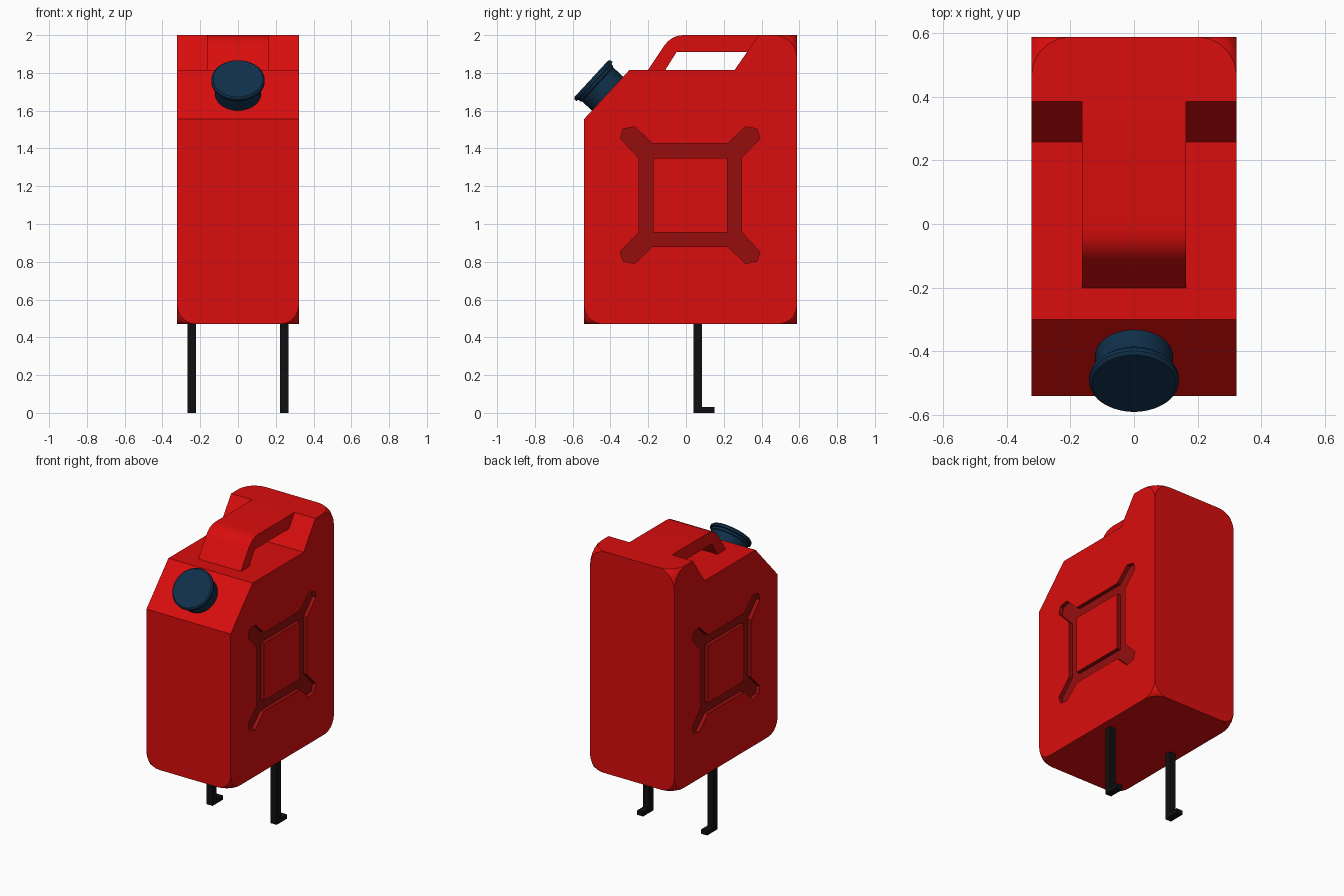
import bpy, bmesh, math
from mathutils import Vector

if "Cube" in bpy.data.objects:
    bpy.data.objects.remove(bpy.data.objects["Cube"])


def material(name, rgb):
    m = bpy.data.materials.new(name)
    m.diffuse_color = (*rgb, 1)
    m.use_nodes = True
    m.node_tree.nodes["Principled BSDF"].inputs["Base Color"].default_value = m.diffuse_color
    return m


RED = material("red plastic", (0.70, 0.004, 0.004))
DARK_RED = material("dark red recess", (0.30, 0.004, 0.004))
NAVY = material("navy cap", (0.005, 0.029, 0.068))
BLACK = material("black metal", (0.005, 0.005, 0.005))


def make_object(name, bm, mats):
    bmesh.ops.recalc_face_normals(bm, faces=bm.faces)
    me = bpy.data.meshes.new(name)
    bm.to_mesh(me)
    bm.free()
    for m in mats:
        me.materials.append(m)
    ob = bpy.data.objects.new(name, me)
    bpy.context.collection.objects.link(ob)
    return ob


def activate(ob):
    bpy.ops.object.select_all(action='DESELECT')
    ob.select_set(True)
    bpy.context.view_layer.objects.active = ob


def prism(profile, x0, x1):
    """Side profile of (y, z) points stretched from x0 to x1."""
    bm = bmesh.new()
    a = [bm.verts.new((x0, y, z)) for y, z in profile]
    b = [bm.verts.new((x1, y, z)) for y, z in profile]
    bm.faces.new(a)
    bm.faces.new(b[::-1])
    n = len(profile)
    for i in range(n):
        j = (i + 1) % n
        bm.faces.new((a[i], a[j], b[j], b[i]))
    return bm


# Can body with rounded bottom and top-rear corner points
FRONT, BACK, HALF = -0.54, 0.588, 0.322
body_bm = prism([(FRONT, 0.47), (BACK, 0.47), (BACK, 2.0), (0.385, 2.0),
                 (0.257, 1.815), (-0.30, 1.815), (FRONT, 1.555)], -HALF, HALF)
for test, size in ((lambda v: v.co.z < 0.5, 0.10),
                   (lambda v: v.co.z > 1.9 and v.co.y > 0.5, 0.12)):
    bmesh.ops.bevel(body_bm, geom=[v for v in body_bm.verts if test(v)],
                    offset=size, segments=5, profile=0.5, affect='VERTICES')
body = make_object("can_body", body_bm, [RED, DARK_RED])

# Square ring with four diagonal arms, recessed into both sides
CY, CZ = 0.022, 1.153
INNER, OUTER = 0.197, 0.272
ARM = [(INNER, OUTER), (0.293, 0.362), (0.355, 0.35), (0.37, 0.30),
       (OUTER, INNER), (INNER, INNER)]
for side in (-1, 1):
    bm = bmesh.new()

    def face(points):
        bm.faces.new([bm.verts.new((side * 0.335, CY + y, CZ + z)) for y, z in points])

    for sy in (-1, 1):
        for sz in (-1, 1):
            face([(y * sy, z * sz) for y, z in ARM])
        bar = [(-INNER, sy * INNER), (INNER, sy * INNER),
               (INNER, sy * OUTER), (-INNER, sy * OUTER)]
        face(bar)
        face([(z, y) for y, z in bar])
    bmesh.ops.remove_doubles(bm, verts=bm.verts, dist=0.0005)
    for f in bm.faces:
        f.material_index = 1
    cutter = make_object("recess_cutter", bm, [RED, DARK_RED])
    cutter.hide_render = True
    sol = cutter.modifiers.new("thickness", 'SOLIDIFY')
    sol.thickness = 0.08
    sol.offset = 0
    activate(cutter)
    bpy.ops.object.modifier_apply(modifier=sol.name)
    cut = body.modifiers.new("recess", 'BOOLEAN')
    cut.operation = 'DIFFERENCE'
    cut.solver = 'EXACT'
    cut.object = cutter
    activate(body)
    bpy.ops.object.modifier_apply(modifier=cut.name)
    bpy.data.objects.remove(cutter)
activate(body)
bpy.ops.object.shade_smooth_by_angle(angle=math.radians(25))

# Carrying handle, joined to the raised rear block
handle = make_object("handle", prism(
    [(-0.205, 1.81), (-0.117, 1.942), (-0.096, 1.967), (-0.072, 1.985),
     (-0.045, 1.996), (-0.015, 2.0), (0.385, 2.0), (0.323, 1.91),
     (-0.05, 1.91), (-0.113, 1.81)], -0.163, 0.163), [RED])
activate(handle)
bpy.ops.object.shade_smooth_by_angle(angle=math.radians(25))

# Screw cap, turned around an axis square to the sloped shoulder
SEG = 40
cap_profile = [(0.122, -0.01), (0.122, 0.072), (0.128, 0.078), (0.128, 0.092),
               (0.141, 0.094), (0.141, 0.108), (0.132, 0.117)]
bm = bmesh.new()
rings = [[bm.verts.new((r * math.cos(2 * math.pi * i / SEG),
                        r * math.sin(2 * math.pi * i / SEG), h))
          for i in range(SEG)] for r, h in cap_profile]
for lo, hi in zip(rings, rings[1:]):
    for i in range(SEG):
        j = (i + 1) % SEG
        bm.faces.new((lo[i], lo[j], hi[j], hi[i]))
bm.faces.new(rings[0][::-1])
bm.faces.new(rings[-1])
cap = make_object("cap", bm, [NAVY])
cap.location = (0, -0.415, 1.69)
cap.rotation_euler = Vector((0, -0.735, 0.678)).to_track_quat('Z', 'Y').to_euler()
activate(cap)
bpy.ops.object.shade_smooth_by_angle(angle=math.radians(25))

# Two thin legs, each with a small foot pointing backwards
for name, x in (("left_leg", -0.245), ("right_leg", 0.245)):
    make_object(name, prism([(0.04, 0), (0.152, 0), (0.152, 0.03), (0.085, 0.03),
                             (0.085, 0.48), (0.04, 0.48)], x - 0.023, x + 0.023), [BLACK])
